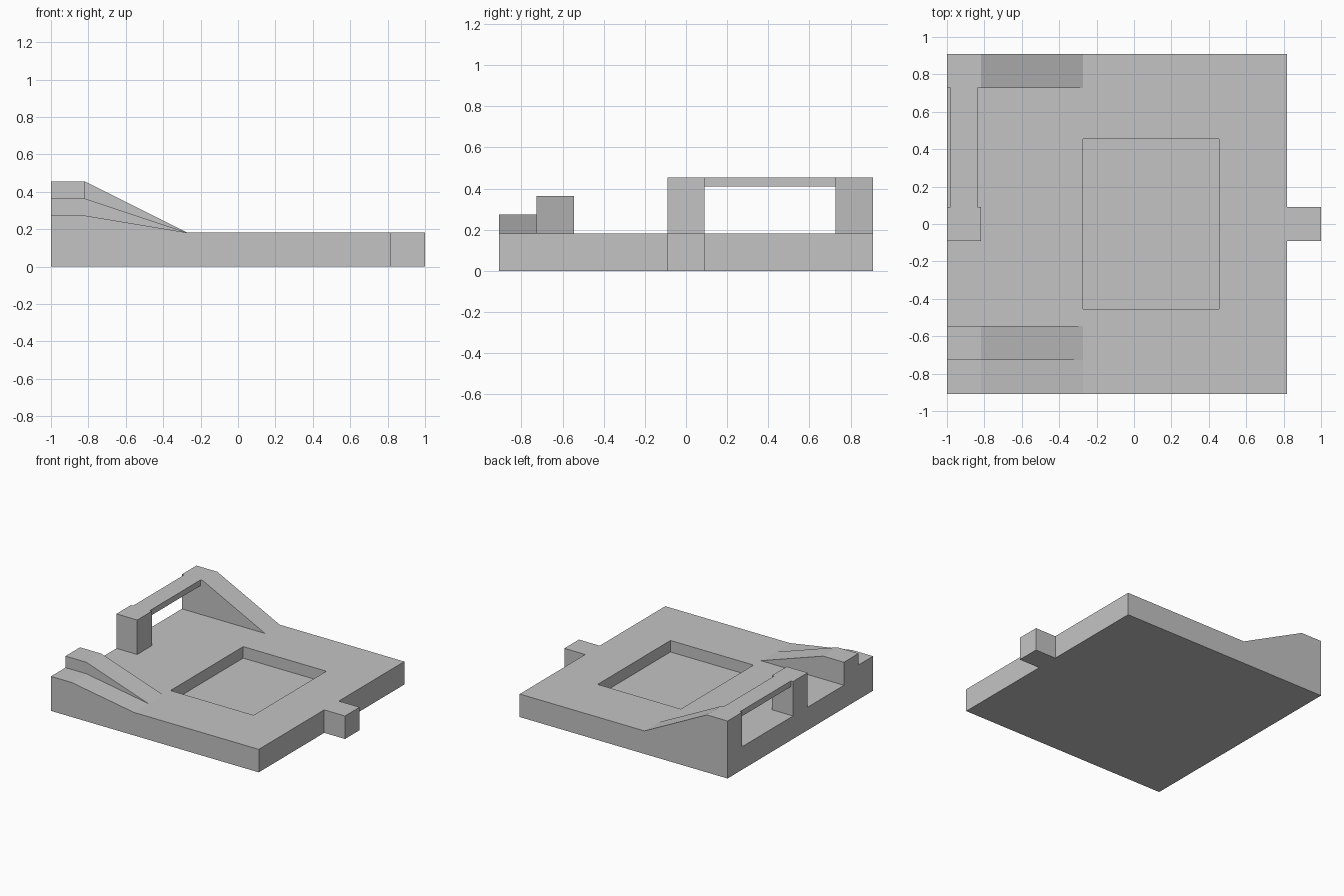
import bpy
import bmesh

cube = bpy.data.objects.get("Cube")
if cube:
    bpy.data.objects.remove(cube, do_unlink=True)

U = 1 / 11  # module on which every size is based

grey = bpy.data.materials.new("light_grey")
grey.use_nodes = True
grey.diffuse_color = (0.55, 0.55, 0.55, 1)
grey.node_tree.nodes["Principled BSDF"].inputs["Base Color"].default_value = (0.55, 0.55, 0.55, 1)


def prism(name, profile, y0, y1):
    """Extrude an x-z profile (in modules) from y0 to y1."""
    bm = bmesh.new()
    face = bm.faces.new([bm.verts.new((x * U, y0 * U, z * U)) for x, z in profile])
    ext = bmesh.ops.extrude_face_region(bm, geom=[face])
    moved = [v for v in ext["geom"] if isinstance(v, bmesh.types.BMVert)]
    bmesh.ops.translate(bm, verts=moved, vec=(0, (y1 - y0) * U, 0))
    bmesh.ops.recalc_face_normals(bm, faces=bm.faces[:])
    mesh = bpy.data.meshes.new(name)
    bm.to_mesh(mesh)
    bm.free()
    mesh.materials.append(grey)
    obj = bpy.data.objects.new(name, mesh)
    bpy.context.scene.collection.objects.link(obj)
    return obj


def box(name, x0, x1, y0, y1, z0, z1):
    return prism(name, [(x0, z0), (x1, z0), (x1, z1), (x0, z1)], y0, y1)


# Base slab with a shallow square-cornered pocket
slab = box("base_slab", -11, 9, -10, 10, 0, 2)
cutter = box("pocket_cutter", -3, 5, -5, 5, 1, 3)
cutter.hide_render = True
cutter.hide_viewport = False
pocket = slab.modifiers.new("pocket", "BOOLEAN")
pocket.operation = "DIFFERENCE"
pocket.solver = "EXACT"
pocket.object = cutter
bpy.context.view_layer.objects.active = slab
bpy.ops.object.modifier_apply(modifier=pocket.name)
bpy.data.objects.remove(cutter, do_unlink=True)

# Tab on the left edge
box("side_tab", 9, 11, -1, 1, 0, 2)

# Ramps rising to flat ledges along the right edge
for name, y, top in (("front_low_ramp", -10, 3),
                     ("front_mid_ramp", -8, 4),
                     ("back_high_ramp", 8, 5)):
    prism(name, [(-11, 2), (-3, 2), (-9, top), (-11, top)], y, y + 2)

# Post and the thin bar bridging it to the back ramp
box("centre_post", -11, -9, -1, 1, 2, 5)
box("bridge_bar", -10.8, -9.2, 1, 8, 4.5, 5)
